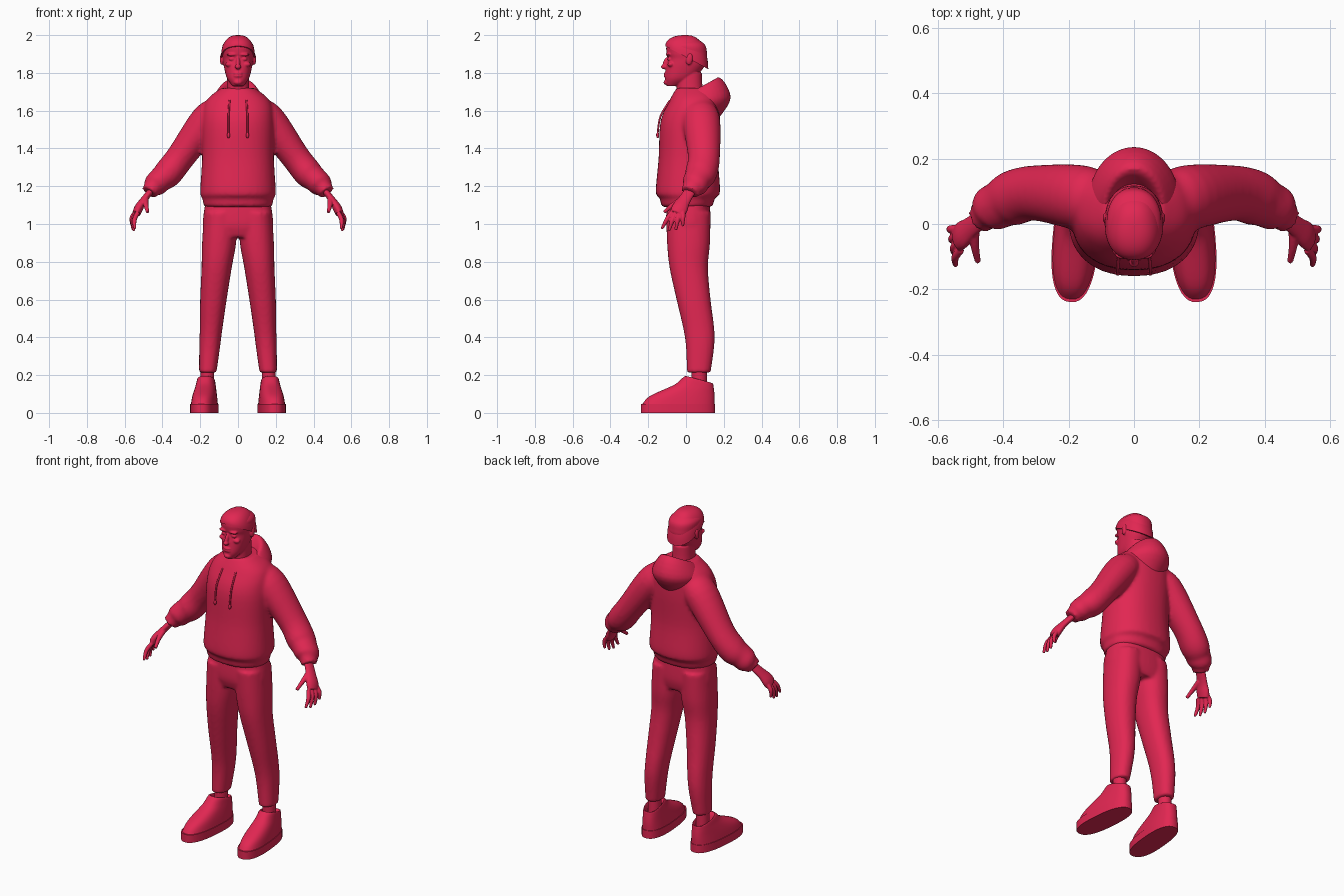
import bpy, bmesh, math
from mathutils import Vector, Matrix

if "Cube" in bpy.data.objects:
    bpy.data.objects.remove(bpy.data.objects["Cube"])

CRIMSON = (0.76, 0.02, 0.085, 1)
SIDES = ((1, "left"), (-1, "right"))

material = bpy.data.materials.new("crimson")
material.use_nodes = True
material.diffuse_color = CRIMSON
material.node_tree.nodes["Principled BSDF"].inputs["Base Color"].default_value = CRIMSON


def spline(keys, steps=5):
    """Pass a smooth curve through a few key tuples of any length."""
    keys = [Vector(key) for key in keys]
    result = []
    for i in range(len(keys) - 1):
        before, start, end = keys[max(i - 1, 0)], keys[i], keys[i + 1]
        after = keys[min(i + 2, len(keys) - 1)]
        for step in range(steps):
            t = step / steps
            ease = t * (1 - t) / 2
            bend = (end - before) * (1 - t) - (after - start) * t
            blend = t * t * (3 - 2 * t)
            result.append(start.lerp(end, blend) + bend * ease)
    return result + [keys[-1]]


def signed_power(value, power):
    return math.copysign(abs(value) ** power, value)


def oval(half_width, front, back, front_z, back_z, center=0, roundness=2.25, count=40):
    """Superellipse loop that may tilt from its front height to its back height."""
    points = []
    for i in range(count):
        angle = math.tau * i / count
        across = signed_power(math.cos(angle), 2 / roundness)
        along = (1 + signed_power(math.sin(angle), 2 / roundness)) / 2
        points.append(Vector((center + half_width * across,
                              front + (back - front) * along,
                              front_z + (back_z - front_z) * along)))
    return points


def loft(bm, loops):
    """Skin a list of equal loops and cap both ends."""
    rows = [[bm.verts.new(point) for point in loop] for loop in loops]
    for lower, upper in zip(rows, rows[1:]):
        for i in range(len(lower)):
            bm.faces.new((lower[i - 1], lower[i], upper[i], upper[i - 1]))
    bm.faces.new(rows[0][::-1])
    bm.faces.new(rows[-1])


def stack(bm, keys, side=1, roundness=2.25):
    """Level rings from keys of height, half width, front, back and center."""
    loft(bm, [oval(width, front, back, z, z, center * side, roundness)
              for z, width, front, back, center in spline(keys)])


def tube(bm, keys, side=1, flatness=1, count=20):
    """Smooth tube through keys of x, y, z and radius."""
    keys = spline(keys)
    path = [Vector((key[0] * side, key[1], key[2])) for key in keys]
    loops = []
    for i, key in enumerate(keys):
        tangent = (path[min(i + 1, len(path) - 1)] - path[max(i - 1, 0)]).normalized()
        across = Vector((0, 1, 0))
        across = (across - tangent * across.dot(tangent)).normalized() * key[3]
        up = tangent.cross(across) * flatness
        angles = [math.tau * k / count for k in range(count)]
        loops.append([path[i] + across * math.cos(a) + up * math.sin(a) for a in angles])
    loft(bm, loops)


def ball(bm, position, size, tilt=0):
    matrix = (Matrix.Translation(position) @ Matrix.Rotation(tilt, 4, 'X')
              @ Matrix.Diagonal((*size, 1)))
    bmesh.ops.create_uvsphere(bm, u_segments=20, v_segments=12, radius=1, matrix=matrix)


def finish(name, bm, voxel=0, soften=3):
    """Make the object; a voxel size fuses overlapping volumes into one skin."""
    bmesh.ops.recalc_face_normals(bm, faces=bm.faces)
    mesh = bpy.data.meshes.new(name)
    bm.to_mesh(mesh)
    bm.free()
    mesh.materials.append(material)
    part = bpy.data.objects.new(name, mesh)
    bpy.context.collection.objects.link(part)
    if voxel:
        fuse = part.modifiers.new("fuse", 'REMESH')
        fuse.mode = 'VOXEL'
        fuse.voxel_size = voxel
        fuse.use_smooth_shade = True
        relax = part.modifiers.new("soften", 'SMOOTH')
        relax.iterations = soften
    else:
        bpy.ops.object.select_all(action='DESELECT')
        part.select_set(True)
        bpy.context.view_layer.objects.active = part
        bpy.ops.object.shade_smooth_by_angle(angle=math.radians(40))
    return part


# Hoodie: torso gathered at the hem, sleeves gathered at the cuffs
bm = bmesh.new()
stack(bm, [(1.09, .18, -.13, .14, 0), (1.14, .19, -.14, .155, 0), (1.17, .2, -.16, .18, 0),
           (1.35, .19, -.145, .17, 0), (1.54, .19, -.135, .18, 0), (1.65, .17, -.09, .175, 0),
           (1.72, .09, -.05, .14, 0)])
for side, label in SIDES:
    tube(bm, [(.09, .06, 1.6, .08), (.16, .08, 1.55, .1), (.3, .095, 1.36, .085),
              (.37, .08, 1.27, .085), (.41, .06, 1.235, .074), (.44, .045, 1.205, .07),
              (.456, .03, 1.186, .052), (.47, .02, 1.167, .05)], side, .9, 32)
finish("hoodie", bm, .011, 4)

# Hood: folded collar hanging behind the neck
bm = bmesh.new()
hood = spline([(.06, -.045, .09, 1.63, 1.66), (.09, -.075, .17, 1.647, 1.778),
               (.14, -.1, .237, 1.625, 1.67), (.11, -.07, .17, 1.6, 1.555)])
loft(bm, [oval(*ring, roundness=2) for ring in hood])
finish("hood", bm, .008)

# Drawstrings with end tips
for side, label in SIDES:
    bm = bmesh.new()
    tube(bm, [(.045, -.085, 1.655, .005), (.05, -.135, 1.57, .005), (.05, -.15, 1.48, .005)], side)
    ball(bm, (.05 * side, -.15, 1.47), (.008, .008, .016))
    finish(label + "_drawstring", bm)

# Trousers: hips and two tapered legs
bm = bmesh.new()
stack(bm, [(1.13, .17, -.1, .125, 0), (1, .187, -.105, .13, 0), (.93, .165, -.085, .115, 0)],
      roundness=2.5)
for side, label in SIDES:
    stack(bm, [(1.06, .09, -.105, .13, .09), (.9, .09, -.1, .127, .1), (.77, .08, -.087, .116, .113),
               (.6, .07, -.05, .13, .13), (.45, .06, -.015, .149, .142),
               (.35, .055, 0, .149, .15), (.213, .046, .005, .13, .16)], side)
finish("trousers", bm, .01)

# Ankles and shoes with a flat sole
for side, label in SIDES:
    bm = bmesh.new()
    tube(bm, [(.163, .07, .09, .04), (.163, .07, .25, .04)], side, .9)
    finish(label + "_ankle", bm)
    bm = bmesh.new()
    loft(bm, [oval(.071, -.2, .195, z, z, roundness=2.5) for z in (0, .048)])
    upper = spline([(.068, -.193, .192, .045, .045), (.062, -.15, .192, .09, .09),
                    (.052, -.02, .187, .15, .135), (.044, .04, .18, .195, .157),
                    (.033, .07, .15, .14, .13)])
    loft(bm, [oval(*ring, roundness=2.5) for ring in upper])
    shoe = finish(label + "_shoe", bm)
    shoe.location = (.178 * side, -.04, 0)
    shoe.rotation_euler.z = math.radians(5) * side

# Hands: palm, a fan of four fingers and a thumb
for side, label in SIDES:
    bm = bmesh.new()
    tube(bm, [(.445, .035, 1.195, .03), (.5, -.01, 1.125, .034), (.525, -.032, 1.085, .043),
              (.538, -.045, 1.055, .04)], side, .55)
    for i in range(4):
        base = Vector((.53 + .005 * i, -.078 + .021 * i, 1.06))
        tip = Vector((.547 + .005 * i, -.125 + .036 * i, .98 + .006 * i - .02 * math.sin(i)))
        knuckle = base.lerp(tip, .5) + Vector((.009, 0, .004))
        tube(bm, [(*base, .012), (*knuckle, .012), (*tip, .008)], side)
        ball(bm, (tip.x * side, tip.y, tip.z), (.008, .008, .008))
    tube(bm, [(.49, -.02, 1.13, .017), (.487, -.07, 1.1, .013), (.478, -.116, 1.062, .009)], side)
    finish(label + "_hand", bm, .004, 2)

# Head: skull, neck, facial features and ears
bm = bmesh.new()
stack(bm, [(1.73, .028, -.102, -.04, 0), (1.77, .058, -.111, .04, 0), (1.83, .074, -.105, .095, 0),
           (1.875, .08, -.096, .11, 0), (1.905, .083, -.103, .111, 0), (1.95, .08, -.1, .1, 0),
           (1.985, .04, -.05, .05, 0)])
stack(bm, [(1.6, .075, -.06, .12, 0), (1.7, .06, -.05, .09, 0), (1.8, .058, -.05, .085, 0)])
ball(bm, (0, -.109, 1.85), (.011, .014, .034), -.3)  # nose bridge
ball(bm, (0, -.116, 1.832), (.016, .017, .012))  # nose tip
for lip in (1.797, 1.784):
    ball(bm, (0, -.107, lip), (.024, .011, .007))
ball(bm, (0, -.1, 1.75), (.024, .019, .015))  # chin
for side, label in SIDES:
    ball(bm, (.033 * side, -.094, 1.897), (.027, .014, .008))  # brow
    ball(bm, (.033 * side, -.087, 1.873), (.016, .012, .009))  # eye
    ball(bm, (.046 * side, -.08, 1.845), (.022, .018, .014))  # cheek
    ball(bm, (.086 * side, .018, 1.872), (.01, .018, .031), -.15)  # ear
finish("head", bm, .0045, 2)

# Hair: short rounded cap, higher at the fringe than at the nape
bm = bmesh.new()
cap = []
for degrees in range(0, 90, 8):
    rise = math.sin(math.radians(degrees))
    spread = math.cos(math.radians(degrees)) ** .8
    cap.append(oval(.09 * spread, -.11 * spread, .118 * spread,
                    1.942 + .058 * rise, 1.82 + .18 * rise))
loft(bm, cap)
finish("hair", bm)
